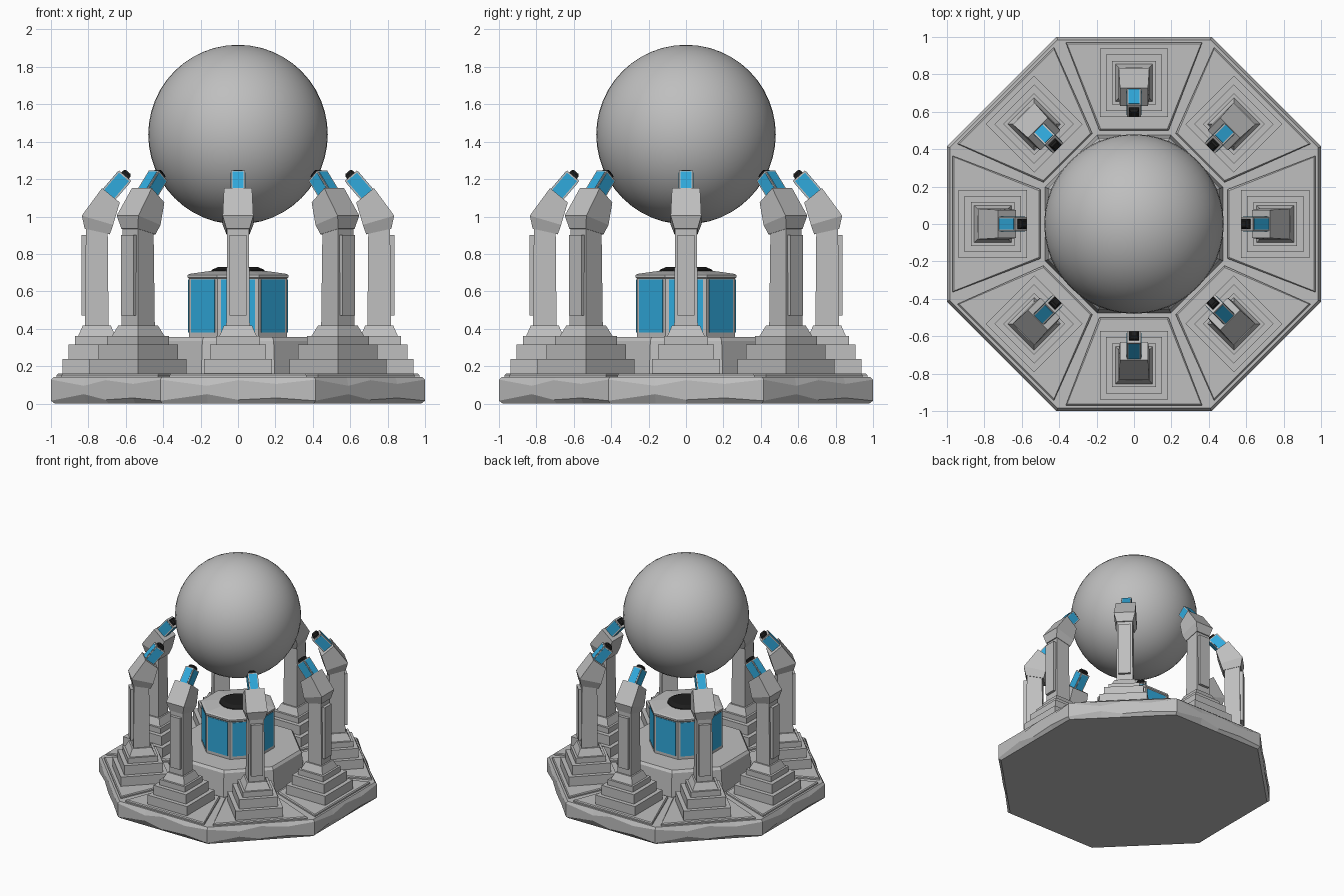
import bpy, bmesh, math
from mathutils import Vector

if "Cube" in bpy.data.objects:
    bpy.data.objects.remove(bpy.data.objects["Cube"])


def material(name, rgb):
    m = bpy.data.materials.new(name)
    m.diffuse_color = (*rgb, 1)
    m.use_nodes = True
    m.node_tree.nodes["Principled BSDF"].inputs["Base Color"].default_value = m.diffuse_color
    return m


STONE = material("grey stone", (0.52, 0.52, 0.52))
BLUE = material("blue glass", (0.03, 0.40, 0.72))
BLACK = material("black metal", (0.012, 0.012, 0.012))
C8 = math.cos(math.pi / 8)
T8 = math.tan(math.pi / 8)


def loft(name, rings, mat, copies=1):
    """Skin equal-length rings, cap both ends; optionally repeat around z."""
    bm = bmesh.new()
    loops = [[bm.verts.new(p) for p in ring] for ring in rings]
    n = len(loops[0])
    for a, b in zip(loops, loops[1:]):
        for i in range(n):
            j = (i + 1) % n
            bm.faces.new((a[i], a[j], b[j], b[i]))
    bm.faces.new(loops[0][::-1])
    bm.faces.new(loops[-1])
    bmesh.ops.recalc_face_normals(bm, faces=bm.faces[:])
    me = bpy.data.meshes.new(name)
    bm.to_mesh(me)
    bm.free()
    me.materials.append(mat)
    for k in range(copies):
        ob = bpy.data.objects.new(name if copies == 1 else f"{name}_{k + 1}", me)
        ob.rotation_euler.z = k * math.pi / 4
        bpy.context.collection.objects.link(ob)


def octagon(apothem, z):
    r = apothem / C8
    return [(r * math.cos(math.pi / 8 + k * math.pi / 4),
             r * math.sin(math.pi / 8 + k * math.pi / 4), z) for k in range(8)]


def square(cx, half, z):
    return [(cx - half, -half, z), (cx + half, -half, z),
            (cx + half, half, z), (cx - half, half, z)]


def box(x0, x1, half_y, z0, z1):
    return [[(x0, -half_y, z), (x1, -half_y, z), (x1, half_y, z), (x0, half_y, z)]
            for z in (z0, z1)]


# base slab: octagon with unevenly chipped edges
def chipped(apothem, heights):
    corners = octagon(apothem, 0)
    ring = []
    for k in range(8):
        a, b = Vector(corners[k]), Vector(corners[(k + 1) % 8])
        for t, z in zip((0, 0.3, 0.5, 0.75), heights):
            p = a.lerp(b, t)
            ring.append((p.x, p.y, z))
    return ring


loft("base_slab", [chipped(0.98, [0] * 4),
                   chipped(1.0, (0.015, 0.05, 0.02, 0.03)),
                   chipped(1.0, (0.128, 0.095, 0.125, 0.105)),
                   chipped(0.985, [0.142] * 4)], STONE)

# raised floor plates, one per sector
def plate(inset, z):
    a, b = 0.50 + inset, 0.97 - inset
    return [(a, -0.185 + inset, z), (b, -0.365 + inset, z),
            (b, 0.365 - inset, z), (a, 0.185 - inset, z)]


loft("floor_plate", [plate(0, 0.14), plate(0, 0.153), plate(0.007, 0.16)], STONE, 8)

# centre platform and console
loft("centre_platform", [octagon(0.475, 0.14), octagon(0.46, 0.335), octagon(0.445, 0.355)], STONE)
loft("console_body", [octagon(0.263, 0.35), octagon(0.263, 0.67)], STONE)
loft("console_window", box(0.255, 0.267, 0.09, 0.38, 0.662), BLUE, 8)
loft("console_lid", [octagon(0.263, 0.668), octagon(0.27, 0.675), octagon(0.27, 0.688),
                     octagon(0.255, 0.694), octagon(0.14, 0.71)], STONE)


def circle(r, z, n=24):
    return [(r * math.cos(2 * math.pi * i / n), r * math.sin(2 * math.pi * i / n), z)
            for i in range(n)]


loft("console_core", [circle(0.148, 0.695), circle(0.14, 0.715), circle(0.105, 0.731)], BLACK)

# stepped plinths
PR = 0.755
for i, (h, z0, z1) in enumerate([(0.183, 0.155, 0.237), (0.15, 0.237, 0.315), (0.117, 0.315, 0.36)]):
    loft(f"plinth_step_{i + 1}", [square(PR, h, z0), square(PR, h, z1)], STONE, 8)
loft("plinth_taper", [square(PR, 0.10, 0.36), square(PR, 0.075, 0.417)], STONE, 8)

# pillar shafts with an outer panel
loft("pillar_shaft", [square(PR, 0.063, 0.41), square(PR, 0.058, 0.96)], STONE, 8)
loft("pillar_panel", box(0.80, 0.838, 0.046, 0.47, 0.90), STONE, 8)


# leaning pillar head
def tilted(outer, inner, w):
    return [(inner[0], -w, inner[1]), (outer[0], -w, outer[1]),
            (outer[0], w, outer[1]), (inner[0], w, inner[1])]


loft("pillar_head", [tilted((0.82, 0.935), (0.685, 0.905), 0.062),
                     tilted((0.835, 1.005), (0.668, 0.955), 0.082),
                     tilted((0.727, 1.152), (0.632, 1.075), 0.075)], STONE, 8)

# emitters: boxes along an inward-leaning axis
AXIS = Vector((-0.091, 0, 0.106)).normalized()
NORM = Vector((0.106, 0, 0.091)).normalized()
ROOT = Vector((0.695, 0, 1.112))


def emitter(name, steps, mat):
    rings = []
    for d, n, t in steps:
        c = ROOT + AXIS * d
        rings.append([c + NORM * (sn * n) + Vector((0, st * t, 0))
                      for sn, st in ((-1, -1), (1, -1), (1, 1), (-1, 1))])
    loft(name, rings, mat, 8)


emitter("emitter_frame", [(-0.03, 0.0425, 0.038), (0.14, 0.0425, 0.038)], STONE)
emitter("emitter_glass_faces", [(0.0, 0.0445, 0.030), (0.131, 0.0445, 0.030)], BLUE)
emitter("emitter_glass_sides", [(0.0, 0.035, 0.040), (0.131, 0.035, 0.040)], BLUE)
emitter("emitter_nozzle", [(0.135, 0.026, 0.026), (0.155, 0.026, 0.026), (0.166, 0.017, 0.017)], BLACK)

# floating sphere
bpy.ops.mesh.primitive_uv_sphere_add(segments=48, ring_count=24, radius=0.48, location=(0, 0, 1.438))
ball = bpy.context.object
ball.name = "floating_sphere"
ball.data.materials.append(STONE)
bpy.ops.object.shade_smooth_by_angle()
